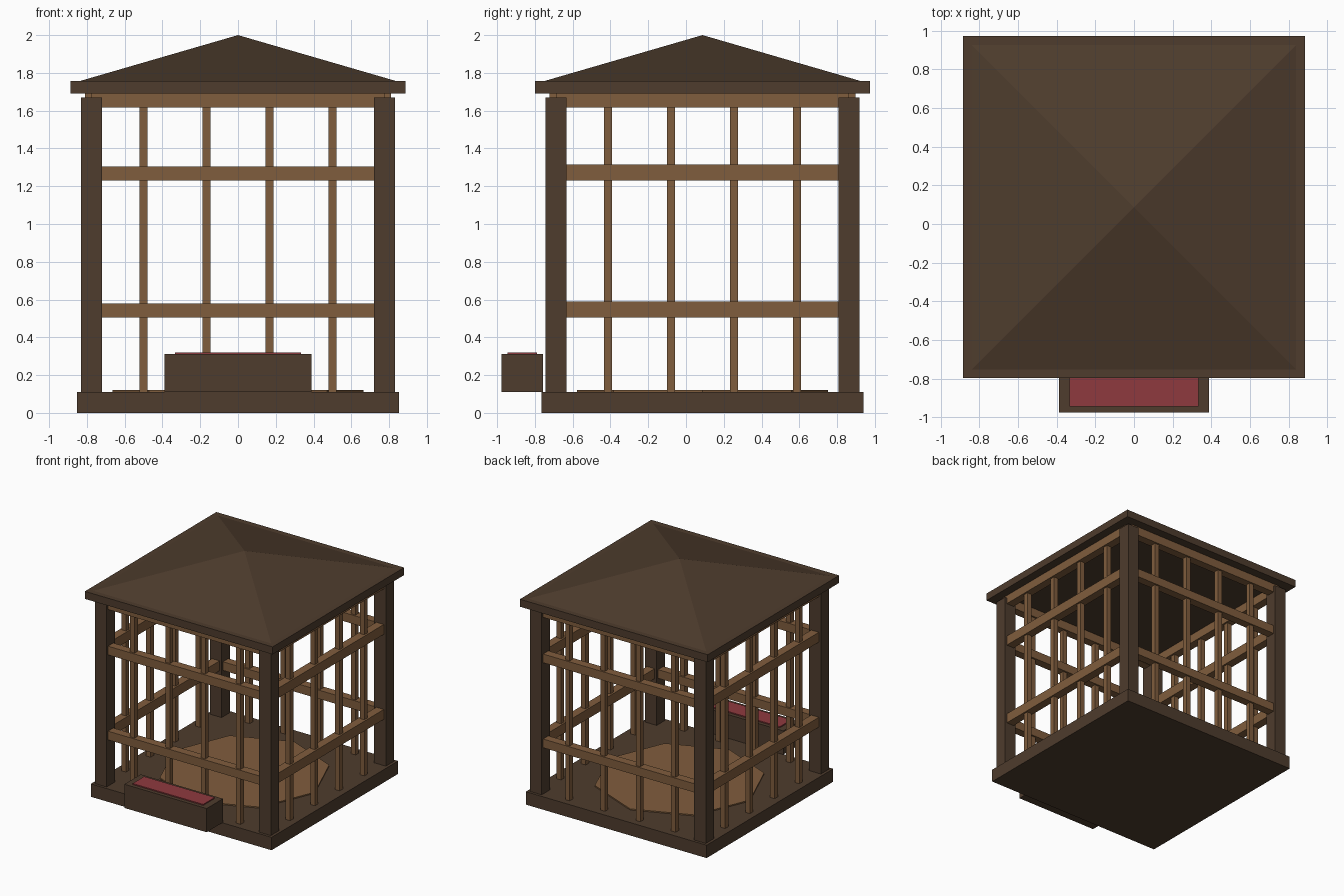
import bpy, bmesh, math
from mathutils import Matrix, Vector

if "Cube" in bpy.data.objects:
    bpy.data.objects.remove(bpy.data.objects["Cube"])

CY = 0.0875          # centre of the pavilion in y (the tray sticks out in front)
P = 0.775            # post centre line


def material(name, rgb):
    lin = [((c / 255 + 0.055) / 1.055) ** 2.4 for c in rgb]
    m = bpy.data.materials.new(name)
    m.diffuse_color = (*lin, 1)
    m.use_nodes = True
    m.node_tree.nodes["Principled BSDF"].inputs["Base Color"].default_value = m.diffuse_color
    return m


DARK = material("dark wood", (78, 60, 45))
LIGHT = material("light wood", (128, 93, 61))
RED = material("red cushion", (143, 58, 62))


def finish(name, bm, mat):
    me = bpy.data.meshes.new(name)
    bm.to_mesh(me)
    bm.free()
    me.materials.append(mat)
    ob = bpy.data.objects.new(name, me)
    bpy.context.collection.objects.link(ob)
    return ob


def box(name, x, y, z, mat):
    """Box from (min, max) pairs."""
    bm = bmesh.new()
    c = Vector([(a + b) / 2 for a, b in (x, y, z)])
    s = [b - a for a, b in (x, y, z)]
    bmesh.ops.create_cube(bm, size=1, matrix=Matrix.Translation(c) @ Matrix.Diagonal((*s, 1)))
    return finish(name, bm, mat)


def cone(name, sides, r1, r2, z0, z1, turn, mat):
    bm = bmesh.new()
    bmesh.ops.create_cone(bm, cap_ends=True, segments=sides, radius1=r1, radius2=r2, depth=z1 - z0,
                          matrix=Matrix.Translation((0, CY, (z0 + z1) / 2)) @ Matrix.Rotation(turn, 4, 'Z'))
    bmesh.ops.remove_doubles(bm, verts=bm.verts, dist=1e-5)
    return finish(name, bm, mat)


def around(c, h):
    return (c - h, c + h)


# base, floor disc and roof
box("base", around(0, 0.853), around(CY, 0.853), (0, 0.11), DARK)
cone("floor_disc", 8, 0.665, 0.665, 0.105, 0.12, 0, LIGHT)
box("roof_slab", around(0, 0.886), around(CY, 0.886), (1.692, 1.756), DARK)
cone("roof_pyramid", 4, 0.84 * math.sqrt(2), 0, 1.756, 2.0, math.pi / 4, DARK)

# corner posts
for sx in (-1, 1):
    for sy in (-1, 1):
        box("corner_post", around(sx * P, 0.055), around(CY + sy * P, 0.055), (0.11, 1.67), DARK)

# rails and bars on the four sides
for s in (-1, 1):
    for z0, z1 in ((0.505, 0.579), (1.23, 1.304), (1.617, 1.692)):
        top = z1 if z1 > 1.6 else z1 + 0.01      # side rails are slightly taller
        box("front_back_rail", around(0, P), around(CY + s * P, 0.036), (z0, z1), LIGHT)
        box("side_rail", around(s * P, 0.036), around(CY, P), (z0, top), LIGHT)
    for i in range(4):
        d = -0.5 + i / 3
        box("front_back_bar", around(d, 0.021), around(CY + s * P, 0.021), (0.11, 1.63), LIGHT)
        box("side_bar", around(s * P, 0.021), around(CY + d, 0.021), (0.11, 1.63), LIGHT)

# offering tray in front
box("front_tray", around(0, 0.388), (-0.977, -0.757), (0.11, 0.312), DARK)
box("tray_cushion", around(0, 0.333), (-0.945, -0.789), (0.305, 0.321), RED)
